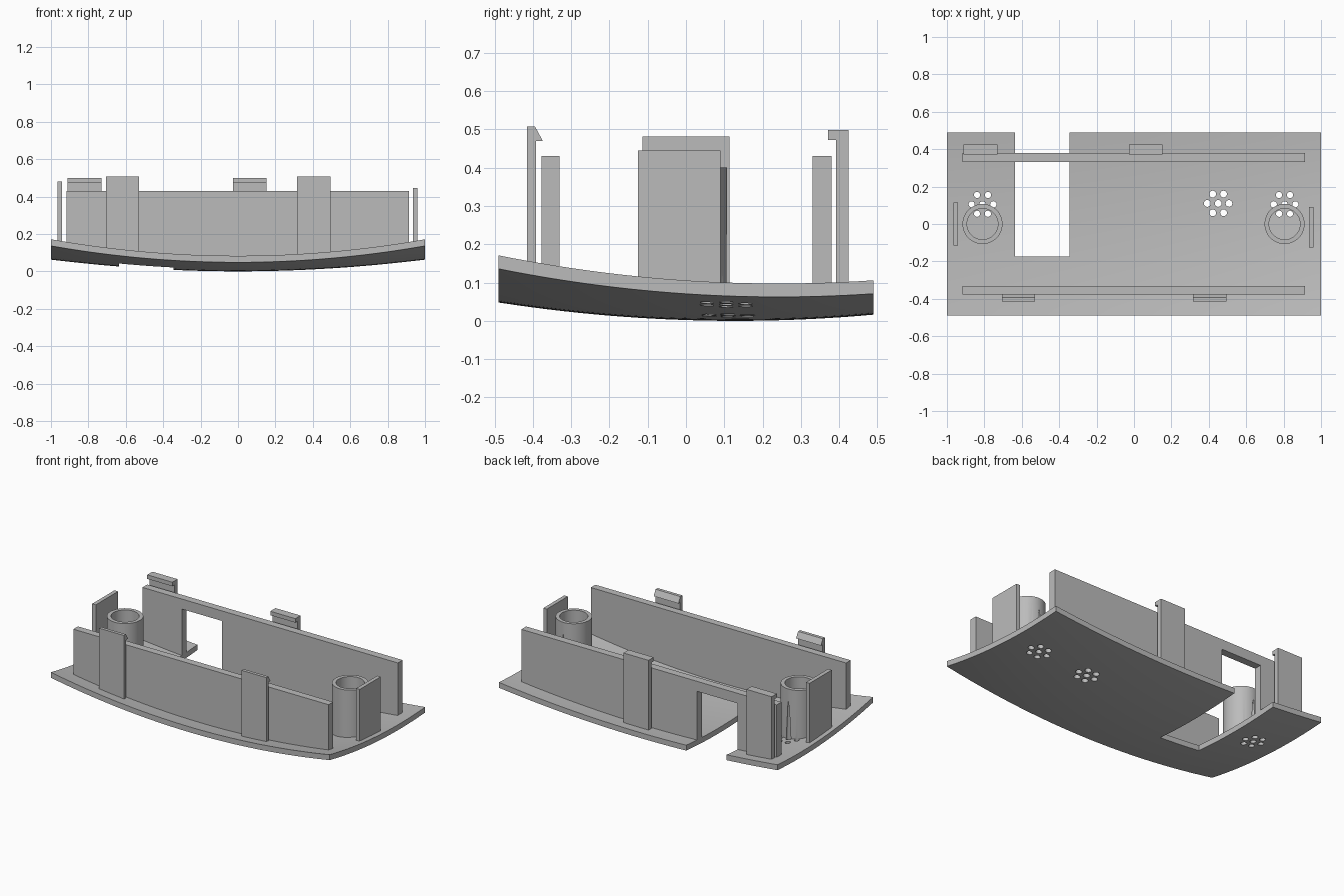
import bpy, bmesh, math

if "Cube" in bpy.data.objects:
    bpy.data.objects.remove(bpy.data.objects["Cube"])

grey = bpy.data.materials.new("plain grey")
grey.diffuse_color = (0.5, 0.5, 0.5, 1)
grey.use_nodes = True
grey.node_tree.nodes["Principled BSDF"].inputs["Base Color"].default_value = grey.diffuse_color


def skin(x, y):
    """Height of the underside of the doubly curved plate."""
    return 0.125 * (y - 0.13) ** 2 + (0.0685 - 0.034 * y + 0.012 * y * y) * x * x


def finish(name, bm):
    bmesh.ops.recalc_face_normals(bm, faces=bm.faces)
    me = bpy.data.meshes.new(name)
    bm.to_mesh(me)
    bm.free()
    ob = bpy.data.objects.new(name, me)
    bpy.context.collection.objects.link(ob)
    me.materials.append(grey)
    return ob


def select(ob):
    bpy.ops.object.select_all(action='DESELECT')
    ob.select_set(True)
    bpy.context.view_layer.objects.active = ob


def cut(ob, cutter):
    mod = ob.modifiers.new("cut", 'BOOLEAN')
    mod.operation = 'DIFFERENCE'
    mod.solver = 'EXACT'
    mod.object = cutter
    select(ob)
    bpy.ops.object.modifier_apply(modifier=mod.name)


def smooth(ob):
    select(ob)
    bpy.ops.object.shade_smooth_by_angle(angle=math.radians(30))


def loft(name, rings, closed=False):
    """Skin a list of equal-length closed rings."""
    bm = bmesh.new()
    vs = [[bm.verts.new(p) for p in r] for r in rings]
    n = len(rings[0])
    pairs = list(zip(vs, vs[1:])) + ([(vs[-1], vs[0])] if closed else [])
    for a, b in pairs:
        for i in range(n):
            j = (i + 1) % n
            bm.faces.new((a[i], a[j], b[j], b[i]))
    if not closed:
        bm.faces.new(vs[0])
        bm.faces.new(vs[-1])
    return finish(name, bm)


def bar(name, x0, x1, profile, steps=1):
    """Extrude a (y, z) profile along x; z None means rooted in the plate."""
    rings = []
    for k in range(steps + 1):
        x = x0 + (x1 - x0) * k / steps
        rings.append([(x, y, skin(x, y) + 0.022 if z is None else z)
                      for y, z in profile])
    return loft(name, rings)


def wall_profile(y0, y1, top):
    return [(y0, None), (y1, None), (y1, top), (y0, top)]


# Curved base plate
NX, NY, T = 48, 24, 0.035
bm = bmesh.new()
bmesh.ops.create_grid(bm, x_segments=NX, y_segments=NY, size=1)
for v in bm.verts:
    v.co.y *= 0.49
    v.co.z = skin(v.co.x, v.co.y)
ext = bmesh.ops.extrude_face_region(bm, geom=bm.faces[:])
for v in ext["geom"]:
    if isinstance(v, bmesh.types.BMVert):
        v.co.z += T
# keep the lower sheet so the plate is closed
if any(len(e.link_faces) == 1 for e in bm.edges):
    bmesh.ops.holes_fill(bm, edges=[e for e in bm.edges if e.is_boundary])
plate = finish("base_plate", bm)

# Long walls
bar("front_wall", -0.917, 0.915, wall_profile(-0.378, -0.331, 0.43), 32)
back = bar("back_wall", -0.917, 0.915, wall_profile(0.331, 0.38, 0.43), 32)

# Short end plates
bar("left_end_plate", -0.966, -0.94, wall_profile(-0.114, 0.114, 0.481))
bar("right_end_plate", 0.936, 0.961, wall_profile(-0.125, 0.09, 0.445))

# Snap clips
front_clip = [(-0.415, None), (-0.392, None), (-0.392, 0.47),
              (-0.374, 0.47), (-0.394, 0.507), (-0.415, 0.507)]
back_clip = [(0.424, None), (0.424, 0.498), (0.371, 0.498),
             (0.371, 0.472), (0.392, 0.472), (0.392, None)]
for i, x in enumerate((-0.706, 0.316)):
    bar(f"front_clip_{i + 1}", x, x + 0.178, front_clip, 4)
for i, x in enumerate((-0.911, -0.028)):
    bar(f"back_clip_{i + 1}", x, x + 0.18, back_clip, 4)

# Round tubes
tubes = []
for side, cx in (("left", -0.81), ("right", 0.805)):
    rings = []
    for k in range(48):
        a = 2 * math.pi * k / 48
        ring = []
        for r, z in ((0.083, None), (0.107, None), (0.107, 0.4), (0.083, 0.4)):
            x, y = cx + r * math.cos(a), r * math.sin(a)
            ring.append((x, y, skin(x, y) + 0.022 if z is None else z))
        rings.append(ring)
    tubes.append(loft(f"{side}_tube", rings, closed=True))

# Cutter for the notch in plate and back wall
bm = bmesh.new()
bmesh.ops.create_cube(bm, size=1)
for v in bm.verts:
    v.co.x = -0.49 + v.co.x * 0.29
    v.co.y = 0.2125 + v.co.y * 0.775
    v.co.z = 0.365 if v.co.z > 0 else -0.2
notch = finish("notch_cutter", bm)

# Cutter for the seven-hole clusters
bm = bmesh.new()
for cx, cy in ((-0.81, 0.105), (0.45, 0.11), (0.805, 0.105)):
    spots = [(0, 0)] + [(0.058 * math.cos(k * math.pi / 3),
                         0.058 * math.sin(k * math.pi / 3)) for k in range(6)]
    for dx, dy in spots:
        c = bmesh.ops.create_cone(bm, cap_ends=True, segments=16,
                                  radius1=0.026, radius2=0.004, depth=0.42)
        bmesh.ops.translate(bm, verts=c["verts"], vec=(cx + dx, cy + dy, 0.11))
holes = finish("hole_cutter", bm)

cut(plate, notch)
cut(back, notch)
for ob in [plate] + tubes:
    cut(ob, holes)
    smooth(ob)
for c in (notch, holes):
    bpy.data.objects.remove(c)
